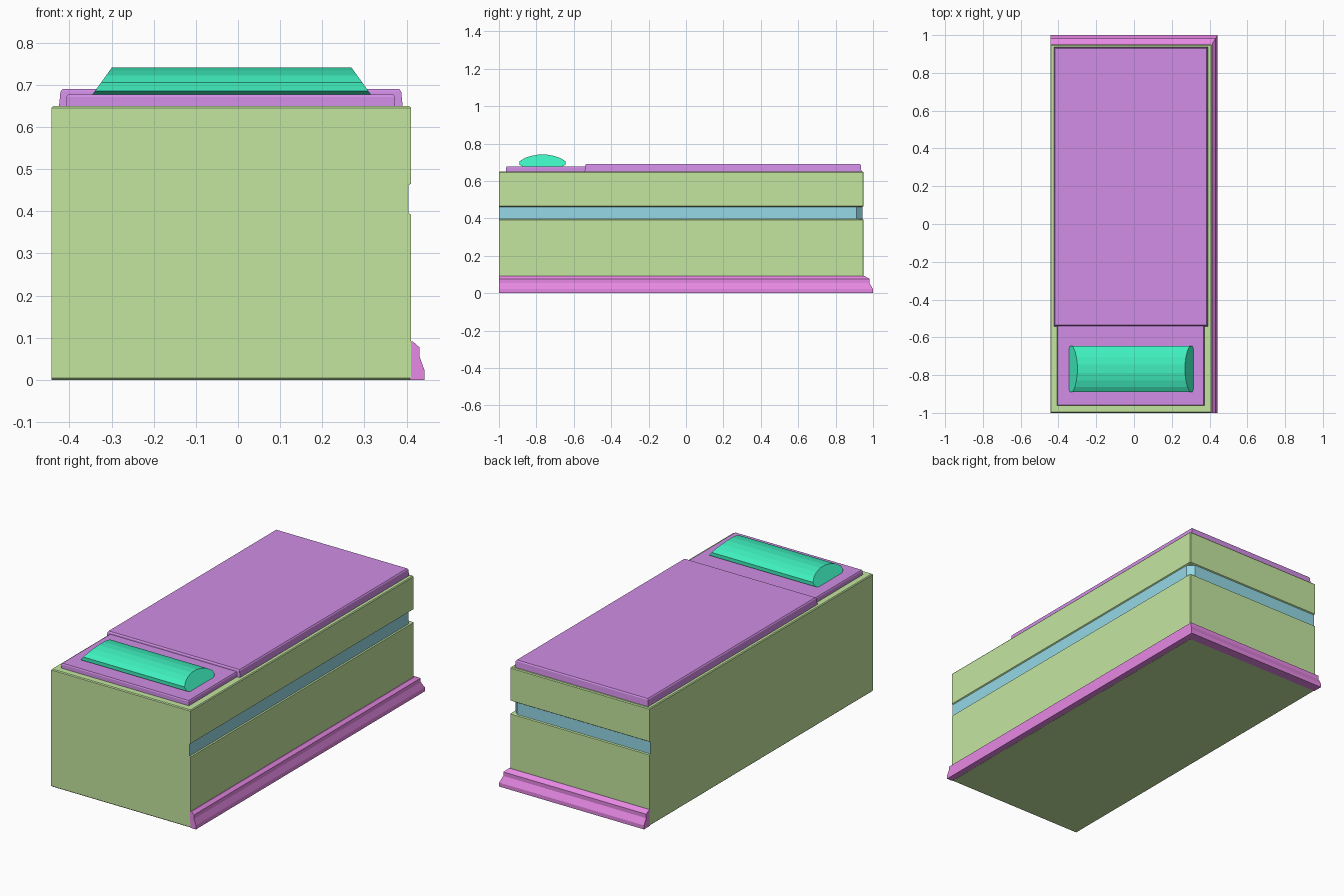
import bpy, bmesh

if "Cube" in bpy.data.objects:
    bpy.data.objects.remove(bpy.data.objects["Cube"])

L, R, F, B = -0.443, 0.411, -1.0, 0.95   # body footprint


def material(name, rgb):
    m = bpy.data.materials.new(name)
    m.diffuse_color = (*rgb, 1)
    m.use_nodes = True
    m.node_tree.nodes["Principled BSDF"].inputs["Base Color"].default_value = m.diffuse_color
    return m


GREEN = material("body_green", (0.55, 0.79, 0.35))
CYAN = material("groove_cyan", (0.30, 0.69, 0.79))
MAGENTA = material("skirt_magenta", (0.80, 0.25, 0.78))
PURPLE = material("pad_purple", (0.64, 0.27, 0.79))
MINT = material("pillow_mint", (0.05, 0.87, 0.52))


def loft(name, rings, mat):
    """Skin a list of equal-length closed rings and cap both ends."""
    bm = bmesh.new()
    rows = [[bm.verts.new(p) for p in ring] for ring in rings]
    n = len(rows[0])
    for a, b in zip(rows, rows[1:]):
        for i in range(n):
            j = (i + 1) % n
            bm.faces.new((a[i], a[j], b[j], b[i]))
    bm.faces.new(rows[0][::-1])
    bm.faces.new(rows[-1])
    bmesh.ops.recalc_face_normals(bm, faces=bm.faces)
    me = bpy.data.meshes.new(name)
    bm.to_mesh(me)
    bm.free()
    ob = bpy.data.objects.new(name, me)
    bpy.context.collection.objects.link(ob)
    me.materials.append(mat)
    return ob


def sweep(name, profile, stations, mat):
    """Carry an (offset, z) profile along stations (x, y, dx, dy)."""
    loft(name, [[(x + o * dx, y + o * dy, z) for o, z in profile]
                for x, y, dx, dy in stations], mat)


def body_ring(z, edge, inset, c):
    l, f, r, b = L + edge, F + edge, R - edge - inset, B - edge - inset
    return [(l, f, z), (r, f, z), (r, b - c, z), (r - c, b, z), (l, b, z)]


def pad(name, x0, x1, y0, y1, z0, z1, taper):
    levels = [(z0, 0), (z1 - 0.006, taper * 0.7), (z1, taper + 0.003)]
    loft(name, [[(x0 + t, y0 + t, z), (x1 - t, y0 + t, z),
                 (x1 - t, y1 - t, z), (x0 + t, y1 - t, z)]
                for z, t in levels], PURPLE)


# Main body with a shallow groove on the right and back
loft("body", [body_ring(*a) for a in (
    (0.0, 0.004, 0, 0.004), (0.004, 0, 0, 0.004),
    (0.392, 0, 0, 0.004), (0.398, 0, 0.009, 0.036),
    (0.460, 0, 0.009, 0.036), (0.466, 0, 0, 0.004),
    (0.645, 0, 0, 0.004), (0.65, 0.004, 0, 0.004))], GREEN)

# Coloured strip in the groove, chamfered at the back corner
sweep("groove_strip",
      [(-0.012, 0.396), (-0.006, 0.396), (-0.006, 0.462), (-0.012, 0.462)],
      [(R, F, 1, 0), (R, B - 0.036, 1, 0.4),
       (R - 0.036, B, 0.4, 1), (L, B, 0, 1)], CYAN)

# Flared skirt along the right and back, mitred at the corner
sweep("skirt",
      [(-0.003, 0), (0.032, 0), (0.032, 0.022), (0.02, 0.055),
       (0.02, 0.077), (0.004, 0.091), (-0.003, 0.091)],
      [(R, F, 1, 0), (R, B + 0.002, 1, 0.0), (R, B + 0.002, 1, 1.5),
       (L, B + 0.002, 0, 1.5)][:1] +
      [(R, B, 1, 1.55), (L, B, 0, 1.55)], MAGENTA)

# Mattress cover and the lower head pad
pad("mattress_cover", -0.425, 0.391, -0.542, 0.938, 0.648, 0.69, 0.005)
pad("head_pad", -0.408, 0.373, -0.962, -0.535, 0.648, 0.677, 0.001)

# Faceted pillow with ends that slope inwards towards the top
half = [(0.105, 0.678), (0.122, 0.686), (0.122, 0.706),
        (0.095, 0.723), (0.062, 0.734), (0.022, 0.741)]
profile = [(-0.767 + y, z) for y, z in half]
profile += [(-0.767 - y, z) for y, z in reversed(half)]
loft("pillow", [[(-0.015 + s * (0.330 - (z - 0.678) * 0.72), y, z)
                 for y, z in profile] for s in (-1, 1)], MINT)
